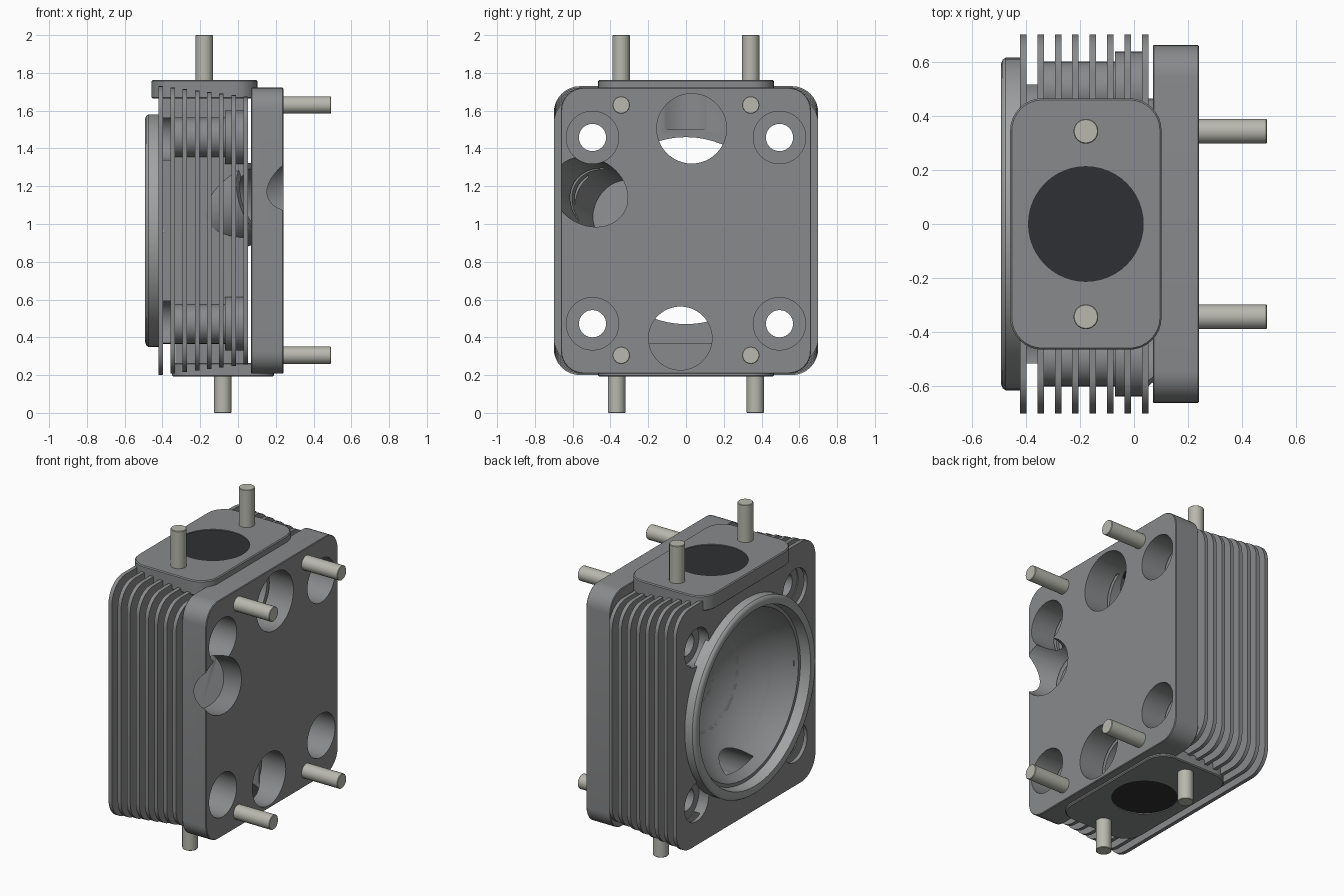
import bpy, bmesh
from math import sin, cos, pi, radians
from mathutils import Vector

if "Cube" in bpy.data.objects:
    bpy.data.objects.remove(bpy.data.objects["Cube"])

ZC = 0.965                      # height of the bore centre


def material(name, rgb):
    m = bpy.data.materials.new(name)
    m.diffuse_color = (*rgb, 1)
    m.use_nodes = True
    m.node_tree.nodes["Principled BSDF"].inputs["Base Color"].default_value = m.diffuse_color
    return m


CAST = material("cast_metal", (0.25, 0.255, 0.26))
STEEL = material("steel", (0.48, 0.48, 0.43))
DARK = material("port_dark", (0.028, 0.03, 0.033))


def finish(name, bm, mat=CAST):
    bmesh.ops.recalc_face_normals(bm, faces=bm.faces)
    me = bpy.data.meshes.new(name)
    bm.to_mesh(me)
    bm.free()
    ob = bpy.data.objects.new(name, me)
    bpy.context.collection.objects.link(ob)
    me.materials.append(mat)
    return ob


def loft(bm, loops):
    """Skin closed loops of points and cap both ends."""
    rings = [[bm.verts.new(p) for p in loop] for loop in loops]
    n = len(rings[0])
    for a, b in zip(rings, rings[1:]):
        for i in range(n):
            j = (i + 1) % n
            bm.faces.new((a[i], a[j], b[j], b[i]))
    bm.faces.new(rings[0])
    bm.faces.new(rings[-1])


def rounded(hu, hv, r, seg=8):
    pts = []
    for k, (su, sv) in enumerate(((1, 1), (-1, 1), (-1, -1), (1, -1))):
        for i in range(seg + 1):
            a = pi / 2 * (k + i / seg)
            pts.append((su * (hu - r) + r * cos(a), sv * (hv - r) + r * sin(a)))
    return pts


def slab_x(bm, x0, x1, hy, hz, r, bev=0.0, y=0, z=ZC):
    """Rounded rectangle in y-z, extruded along x with softened rims."""
    def loop(x, d):
        return [(x, y + u, z + v) for u, v in rounded(hy - d, hz - d, r - d)]
    loft(bm, [loop(x0, bev), loop(x0 + bev, 0), loop(x1 - bev, 0), loop(x1, bev)]
         if bev else [loop(x0, 0), loop(x1, 0)])


def slab_z(bm, z0, z1, x, hx, hy, r, bev):
    def loop(z, d):
        return [(x + u, v, z) for u, v in rounded(hx - d, hy - d, r - d)]
    loft(bm, [loop(z0, bev), loop(z0 + bev, 0), loop(z1 - bev, 0), loop(z1, bev)])


def cyl(bm, p, q, r, n=40, bev=0.0):
    p, q = Vector(p), Vector(q)
    d = (q - p).normalized()
    u = d.orthogonal().normalized()
    w = d.cross(u)

    def loop(c, rr):
        return [c + rr * (cos(2 * pi * i / n) * u + sin(2 * pi * i / n) * w) for i in range(n)]
    if bev:
        loft(bm, [loop(p, r - bev), loop(p + d * bev, r), loop(q - d * bev, r), loop(q, r - bev)])
    else:
        loft(bm, [loop(p, r), loop(q, r)])


BOLTS = [(y, ZC + s * 0.493) for y in (-0.495, 0.495) for s in (-1, 1)]
PLUG_OUT, PLUG_IN = Vector((0.24, -0.51, 1.17)), Vector((-0.30, -0.20, 0.98))
PLUG_DIR = (PLUG_OUT - PLUG_IN).normalized()

parts = []

# Cooling fins, getting shorter towards the cover side
bm = bmesh.new()
for i in range(8):
    x = -0.422 + i * 0.0645
    slab_x(bm, x, x + 0.024, 0.70, 0.765 - i * 0.008, 0.14)
parts.append(finish("cooling_fins", bm))

# Inner core
bm = bmesh.new()
slab_x(bm, -0.415, 0.05, 0.515, 0.60, 0.12)
parts.append(finish("core", bm))

# Ducts from the core to both port flanges
for name, z, x0, x1 in (("intake_duct", 1.56, -0.41, 0.045), ("exhaust_duct", 0.37, -0.33, 0.045)):
    bm = bmesh.new()
    slab_x(bm, x0, x1, 0.28, 0.13, 0.03, z=z)
    parts.append(finish(name, bm))

# Bolt columns and their wider bosses
for name, x0, x1, r in (("bolt_columns", -0.347, -0.065, 0.105), ("bolt_bosses", -0.07, 0.053, 0.143)):
    bm = bmesh.new()
    for y, z in BOLTS:
        cyl(bm, (x0, y, z), (x1, y, z), r)
    parts.append(finish(name, bm))

# Slanted plug tunnel wall
bm = bmesh.new()
cyl(bm, PLUG_IN, PLUG_OUT - PLUG_DIR * 0.16, 0.21)
parts.append(finish("plug_tunnel", bm))

# Cover plate on the right
bm = bmesh.new()
slab_x(bm, 0.07, 0.24, 0.662, 0.757, 0.12, 0.004)
parts.append(finish("cover_plate", bm))

# Top and bottom port flanges
bm = bmesh.new()
slab_z(bm, 1.665, 1.762, -0.178, 0.28, 0.465, 0.12, 0.006)
parts.append(finish("top_port_flange", bm))
bm = bmesh.new()
slab_z(bm, 0.193, 0.265, -0.08, 0.27, 0.465, 0.12, 0.006)
parts.append(finish("bottom_port_flange", bm))

# Cutters: chamber dome, port passages, bolt holes, plug hole
cutters = []


def cutter(bm):
    ob = finish("cutter", bm)
    ob.hide_render = True
    cutters.append(ob)


bm = bmesh.new()
bmesh.ops.create_uvsphere(bm, u_segments=64, v_segments=32, radius=0.58)
for v in bm.verts:
    v.co = Vector((v.co.z - 0.661, v.co.y, v.co.x + ZC))
cutter(bm)
for p, q, r in (((-0.36, 0.03, 1.505), (0.3, 0.03, 1.505), 0.185),
                ((-0.36, -0.03, 0.395), (0.3, -0.03, 0.395), 0.168),
                ((-0.178, 0, 1.50), (-0.178, 0, 1.85), 0.214),
                ((-0.08, 0, 0.42), (-0.08, 0, 0.1), 0.19),
                (PLUG_OUT - PLUG_DIR * 0.36, PLUG_OUT + PLUG_DIR * 0.2, 0.175)):
    bm = bmesh.new()
    cyl(bm, p, q, r, 48)
    cutter(bm)
for x0, x1, r in ((-0.6, 0.4, 0.072), (0.035, 0.41, 0.139), (-0.51, -0.352, 0.122)):
    for y, z in BOLTS:
        bm = bmesh.new()
        cyl(bm, (x0, y, z), (x1, y, z), r)
        cutter(bm)


def bounds(ob):
    c = [v.co for v in ob.data.vertices]
    return [(min(v[k] for v in c), max(v[k] for v in c)) for k in range(3)]


# Cut every part, only with the cutters that reach it
for ob in parts:
    for c in cutters:
        if all(a[0] < b[1] and b[0] < a[1] for a, b in zip(bounds(ob), bounds(c))):
            m = ob.modifiers.new("cut", 'BOOLEAN')
            m.operation, m.object, m.solver = 'DIFFERENCE', c, 'EXACT'
dg = bpy.context.evaluated_depsgraph_get()
baked = [bpy.data.meshes.new_from_object(ob.evaluated_get(dg)) for ob in parts]
for ob, me in zip(parts, baked):
    ob.modifiers.clear()
    ob.data = me
for c in cutters:
    bpy.data.objects.remove(c)

# Sealing ring around the chamber
bm = bmesh.new()
prof = [(-0.40, 0.615), (-0.475, 0.615), (-0.486, 0.607), (-0.492, 0.59), (-0.486, 0.56), (-0.40, 0.545)]
N = 80
rings = [[bm.verts.new((x, r * cos(2 * pi * i / N), ZC + r * sin(2 * pi * i / N))) for i in range(N)]
         for x, r in prof]
for k in range(len(rings)):
    a, b = rings[k], rings[(k + 1) % len(rings)]
    for i in range(N):
        j = (i + 1) % N
        bm.faces.new((a[i], a[j], b[j], b[i]))
parts.append(finish("sealing_ring", bm, material("ring_metal", (0.36, 0.365, 0.37))))

# Dark discs closing the ports
for name, x, z0, z1, r in (("top_port_disc", -0.178, 1.74, 1.757, 0.2145),
                           ("bottom_port_disc", -0.08, 0.198, 0.215, 0.1905)):
    bm = bmesh.new()
    cyl(bm, (x, 0, z0), (x, 0, z1), r, 48)
    parts.append(finish(name, bm, DARK))

# Studs: two on top, two below, four on the cover plate
for s in (-1, 1):
    studs = [("top_stud", (-0.178, s * 0.343, 1.70), (-0.178, s * 0.343, 2.0)),
             ("bottom_stud", (-0.08, s * 0.367, 0.0), (-0.08, s * 0.367, 0.25))]
    studs += [("cover_stud", (0.15, s * 0.343, z), (0.492, s * 0.343, z)) for z in (0.305, 1.63)]
    for name, p, q in studs:
        bm = bmesh.new()
        cyl(bm, p, q, 0.046, 24, 0.003)
        parts.append(finish(name, bm, STEEL))

# Smooth shading with sharp edges kept
bpy.ops.object.select_all(action='DESELECT')
for ob in parts:
    ob.select_set(True)
bpy.context.view_layer.objects.active = parts[0]
bpy.ops.object.shade_smooth_by_angle(angle=radians(35))
